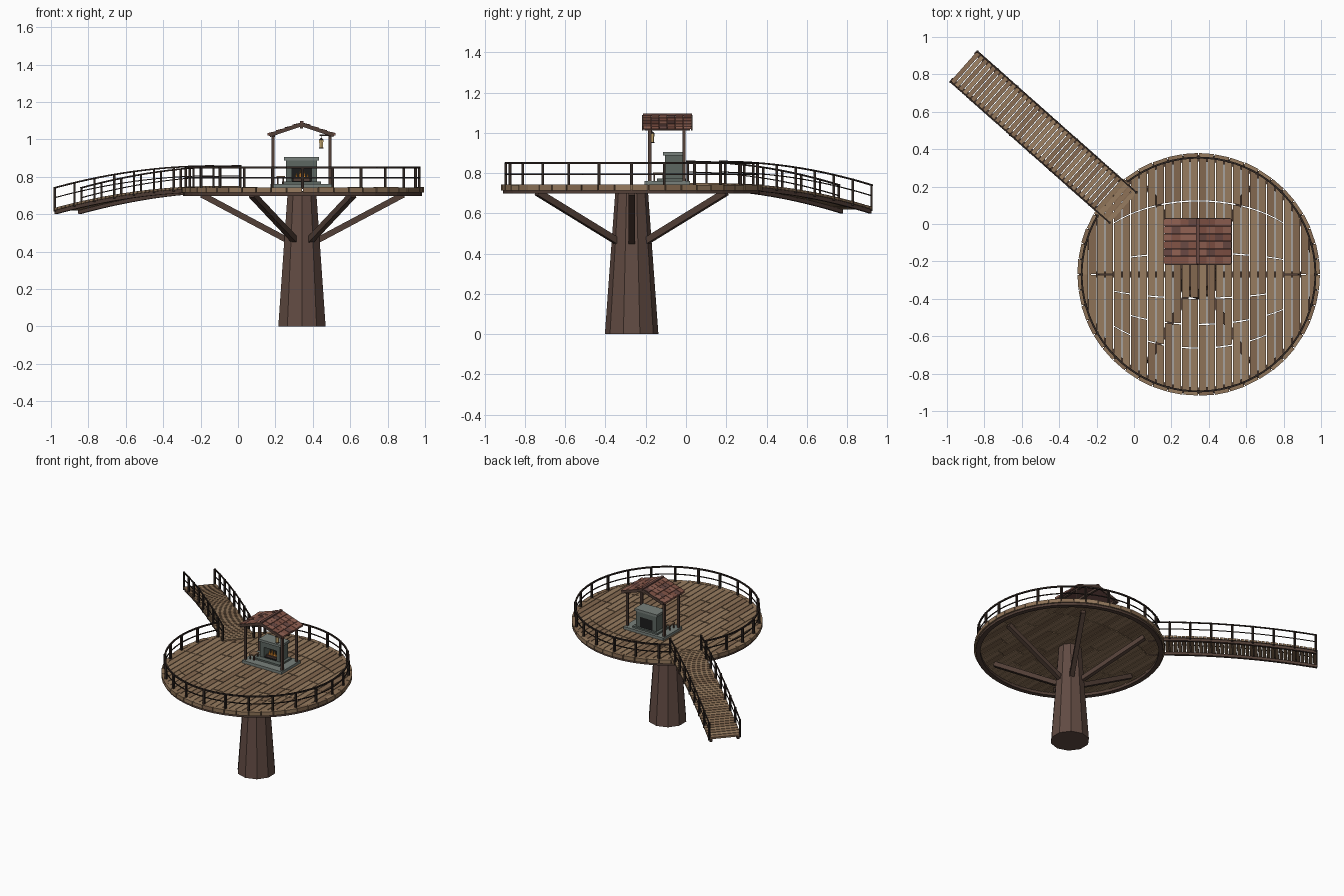
import bpy, bmesh, random
from math import sin, cos, pi, sqrt, radians
from mathutils import Vector as V

if "Cube" in bpy.data.objects:
    bpy.data.objects.remove(bpy.data.objects["Cube"])

random.seed(4)
CX, CY, R = 0.345, -0.27, 0.65          # platform centre and radius
MATS = {}


def mat(name, c):
    m = bpy.data.materials.new(name)
    m.diffuse_color = (*c, 1)
    m.use_nodes = True
    m.node_tree.nodes["Principled BSDF"].inputs["Base Color"].default_value = m.diffuse_color
    MATS[name] = m


mat("plank_a", (0.27, 0.17, 0.095))
mat("plank_b", (0.31, 0.20, 0.115))
mat("plank_c", (0.23, 0.14, 0.08))
mat("bark", (0.12, 0.07, 0.055))
mat("timber", (0.085, 0.05, 0.038))
mat("dark", (0.03, 0.02, 0.016))
mat("stone", (0.19, 0.22, 0.20))
mat("stone_dark", (0.11, 0.135, 0.12))
mat("tile_a", (0.22, 0.085, 0.06))
mat("tile_b", (0.28, 0.12, 0.085))
mat("tile_c", (0.14, 0.065, 0.055))
mat("soot", (0.012, 0.012, 0.012))
mat("flame", (0.95, 0.35, 0.04))
mat("glow", (0.9, 0.62, 0.25))
PLANKS = ["plank_a", "plank_b", "plank_c"]
TILES = ["tile_a", "tile_b", "tile_c"]


class Part:
    """Collects solids into one named object."""
    def __init__(self, name, *mats):
        self.name, self.mats, self.bm = name, mats, bmesh.new()

    def loft(self, a, b, m=0):
        lo, hi = [[self.bm.verts.new(p) for p in ring] for ring in (a, b)]
        n = len(lo)
        faces = [lo[::-1], hi] + [[lo[i], lo[(i + 1) % n], hi[(i + 1) % n], hi[i]] for i in range(n)]
        for f in faces:
            self.bm.faces.new(f).material_index = m

    def prism(self, pts, z0, z1, m=0):
        self.loft([(x, y, z0) for x, y in pts], [(x, y, z1) for x, y in pts], m)

    def box(self, x0, x1, y0, y1, z0, z1, m=0):
        self.prism([(x0, y0), (x1, y0), (x1, y1), (x0, y1)], z0, z1, m)

    def beam(self, p, q, w, h, m=0):
        p, q = V(p), V(q)
        d = (q - p).normalized()
        s = d.cross(V((0, 0, 1)) if abs(d.z) < 0.99 else V((0, 1, 0))).normalized()
        u = s.cross(d)
        off = [s * a * w / 2 + u * b * h / 2 for a, b in ((-1, -1), (1, -1), (1, 1), (-1, 1))]
        self.loft([p + o for o in off], [q + o for o in off], m)

    def cone(self, x, y, z0, z1, r0, r1, n, m=0):
        ring = lambda r, z: [(x + r * sin(2 * pi * i / n), y + r * cos(2 * pi * i / n), z) for i in range(n)]
        self.loft(ring(r0, z0), ring(r1, z1), m)

    def done(self):
        bmesh.ops.recalc_face_normals(self.bm, faces=self.bm.faces)
        me = bpy.data.meshes.new(self.name)
        self.bm.to_mesh(me)
        self.bm.free()
        for m in self.mats:
            me.materials.append(MATS[m])
        bpy.context.collection.objects.link(bpy.data.objects.new(self.name, me))


def polar(r, a, z=None):
    p = (CX + r * cos(a), CY + r * sin(a))
    return p if z is None else (*p, z)


def rnd():
    return random.randrange(3)


# trunk
p = Part("trunk", "bark")
p.cone(CX - 0.003, CY, 0, 0.725, 0.133, 0.08, 10)
p.done()

# diagonal braces
p = Part("braces", "timber")
for i in range(6):
    a = i * pi / 3
    p.beam(polar(0.07, a, 0.455), polar(0.54, a, 0.705), 0.032, 0.032)
p.done()

# deck planks, clipped to the circle and split along their length
p = Part("deck_planks", *PLANKS)
N, RD, G = 28, 0.635, 0.0025
for i in range(N):
    x0, x1 = -RD + 2 * RD * i / N + G, -RD + 2 * RD * (i + 1) / N - G
    h0, h1 = (sqrt(RD * RD - x * x) for x in (x0, x1))
    if abs(x0 + x1) / 2 > 0.45:
        cuts = [-1, 0, 1]
    else:
        cuts = [[-1, -0.62, -0.2, 0.62, 1], [-1, -0.42, 0.18, 0.62, 1]][i // 2 % 2]
    for a, b in zip(cuts, cuts[1:]):
        a += G * 2
        b -= G * 2
        q = [(x0, a * h0), (x1, a * h1), (x1, b * h1), (x0, b * h0)]
        p.prism([(CX + x, CY + y) for x, y in q], 0.718, 0.742, rnd())
p.done()

# rim boards and the ring beam below them
p = Part("deck_rim", *PLANKS)
for i in range(48):
    a, b = 2 * pi * i / 48 + 0.004, 2 * pi * (i + 1) / 48 - 0.004
    w = random.uniform(-0.003, 0)
    p.prism([polar(0.622, a), polar(R + w, a), polar(R + w, b), polar(0.622, b)],
            0.715, 0.745 + w, rnd())
p.done()
p = Part("ring_beam", "timber")
for i in range(48):
    a, b = 2 * pi * i / 48, 2 * pi * (i + 1) / 48
    p.prism([polar(0.605, a), polar(0.638, a), polar(0.638, b), polar(0.605, b)], 0.698, 0.72)
p.done()

# platform railing with an opening at the bridge
BA = radians(138.45)
p = Part("platform_railing", "dark")
for i in range(24):
    if i != 9:
        a = i * pi / 12
        p.beam(polar(0.625, a, 0.735), polar(0.625, a, 0.853), 0.014, 0.014)
a0, a1, n = BA + radians(10.8), BA + radians(349.2), 72
for z, t in ((0.85, 0.01), (0.795, 0.006)):
    for i in range(n):
        a, b = (a0 + (a1 - a0) * k / n for k in (i, i + 1))
        p.beam(polar(0.625, a, z), polar(0.625, b, z), t, t)
p.done()


# arched bridge: s = side offset, t = 0..1 along it
def br(t, s, dz=0):
    r = 0.535 + 1.145 * t
    return V((CX + r * cos(BA) - s * sin(BA), CY + r * sin(BA) + s * cos(BA), 0.75 - 0.118 * t * t + dz))


p = Part("bridge_slats", *PLANKS)
for i in range(40):
    t = (i + 0.5) / 40
    dt = 0.42 / 40
    lo = [br(t - dt, -0.113, -0.013), br(t - dt, 0.113, -0.013), br(t + dt, 0.113, -0.013), br(t + dt, -0.113, -0.013)]
    p.loft(lo, [v + V((0, 0, 0.013)) for v in lo], rnd())
p.done()
p = Part("bridge_stringers", "timber")
q = Part("bridge_railing", "dark")
for s in (-0.108, 0.108):
    for i in range(20):
        t0, t1 = i / 20, (i + 1) / 20
        p.beam(br(t0, s * 0.88, -0.022), br(t1, s * 0.88, -0.022), 0.018, 0.02)
        for h, w in ((0.108, 0.008), (0.055, 0.005)):
            q.beam(br(t0, s, h), br(t1, s, h), w, w)
    for i in range(9):
        t = 0.005 + 0.99 * i / 8
        q.beam(br(t, s, -0.02), br(t, s, 0.112), 0.012, 0.012)
p.done()
q.done()

# shelter base slab
HX = 0.34
p = Part("shelter_base", "stone", "stone_dark")
p.box(HX - 0.165, HX + 0.165, -0.205, 0.02, 0.738, 0.762)
p.box(HX - 0.105, HX + 0.105, -0.145, 0.0, 0.762, 0.774, 1)
p.done()

# shelter frame
p = Part("shelter_frame", "timber")
for x in (HX - 0.152, HX + 0.152):
    for y in (-0.18, -0.01):
        p.box(x - 0.008, x + 0.008, y - 0.008, y + 0.008, 0.76, 1.025)
    p.box(x - 0.009, x + 0.009, -0.205, 0.02, 1.012, 1.028)
p.box(HX - 0.008, HX + 0.008, -0.212, 0.028, 1.058, 1.076)
for y in (-0.214, 0.028):
    for s in (-1, 1):
        p.beam((HX + s * 0.172, y, 1.022), (HX, y, 1.08), 0.008, 0.02)
p.done()

# tiled gable roof
p = Part("roof_tiles", *TILES)
for s in (-1, 1):
    for j in range(4):
        for k in range(6):
            y0 = -0.212 + k * 0.04
            u0, u1 = 0.177 * j / 4, 0.177 * (j + 1) / 4 + 0.004
            z = lambda u: 1.087 - 0.34 * u
            e = random.uniform(0.002, 0.006)
            lo = [(HX + s * u, y, z(u) - 0.006) for u, y in
                  ((u0, y0), (u1, y0), (u1, y0 + 0.038), (u0, y0 + 0.038))]
            hi = [(a, b, c + 0.009 + (e if i in (1, 2) else 0)) for i, (a, b, c) in enumerate(lo)]
            p.loft(lo, hi, rnd())
    p.beam((HX + s * 0.001, -0.1, 1.079), (HX + s * 0.174, -0.1, 1.02), 0.232, 0.005, 2)
p.box(HX - 0.009, HX + 0.009, -0.214, 0.03, 1.083, 1.097, 2)
p.done()

# stone hearth with open front
p = Part("hearth", "stone_dark", "stone", "soot")
for s in (-1, 1):
    x0, x1 = sorted((HX + s * 0.052, HX + s * 0.083))
    p.box(x0, x1, -0.105, -0.015, 0.774, 0.888)
p.box(HX - 0.052, HX + 0.052, -0.105, -0.015, 0.85, 0.888)
p.box(HX - 0.052, HX + 0.052, -0.035, -0.015, 0.774, 0.85, 2)
p.box(HX - 0.052, HX + 0.052, -0.105, -0.035, 0.774, 0.777, 2)
p.box(HX - 0.093, HX + 0.093, -0.113, -0.008, 0.888, 0.905, 1)
p.done()

# fire and logs
p = Part("fire", "flame", "timber")
for dx, h in ((-0.028, 0.035), (-0.008, 0.05), (0.014, 0.042), (0.032, 0.03)):
    p.cone(HX + dx, -0.07, 0.785, 0.785 + h, 0.011, 0.001, 6)
for y in (-0.085, -0.06):
    p.beam((HX - 0.045, y, 0.784), (HX + 0.045, y, 0.784), 0.014, 0.014, 1)
p.done()

# small stool beside the hearth
p = Part("stool", "plank_c", "timber")
p.box(0.205, 0.25, -0.165, -0.105, 0.793, 0.803)
for x in (0.212, 0.243):
    for y in (-0.158, -0.112):
        p.box(x - 0.004, x + 0.004, y - 0.004, y + 0.004, 0.762, 0.793, 1)
p.done()

# hanging lantern
p = Part("lantern", "dark", "glow")
x, y = 0.445, -0.17
p.beam((HX + 0.15, y, 1.022), (x - 0.01, y, 1.022), 0.007, 0.007)
p.box(x - 0.0015, x + 0.0015, y - 0.0015, y + 0.0015, 1.0, 1.022)
p.cone(x, y, 0.996, 1.006, 0.017, 0.005, 6)
p.cone(x, y, 0.956, 0.996, 0.011, 0.013, 6, 1)
p.cone(x, y, 0.95, 0.956, 0.014, 0.014, 6)
p.done()
